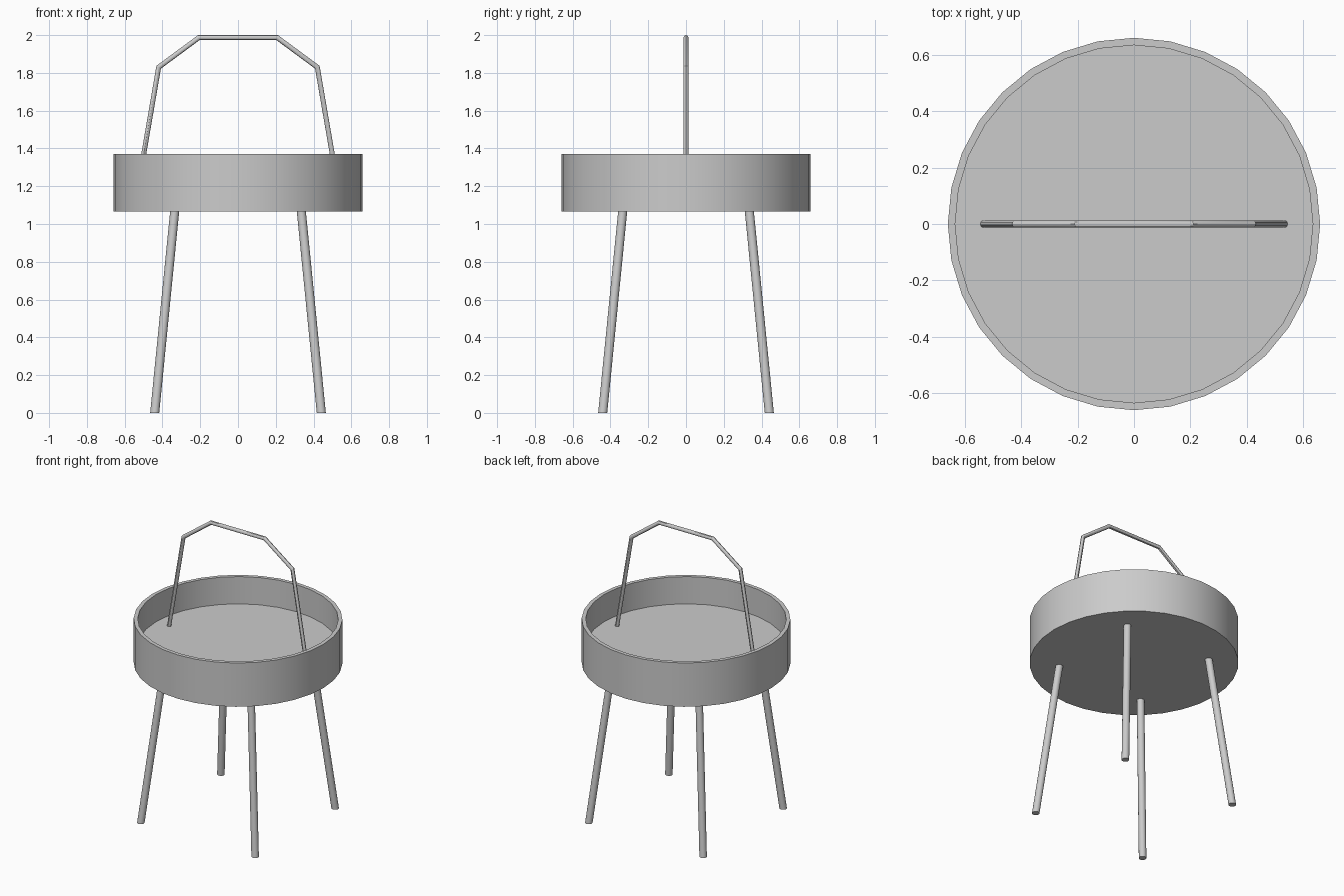
import bpy, bmesh
from math import sin, cos, pi, radians
from mathutils import Vector

if "Cube" in bpy.data.objects:
    bpy.data.objects.remove(bpy.data.objects["Cube"])


def skin_rings(name, rings):
    """Join successive rings of points into a closed, smooth-by-angle tube."""
    bm = bmesh.new()
    loops = [[bm.verts.new(p) for p in ring] for ring in rings]
    n = len(loops[0])
    for a, b in zip(loops, loops[1:]):
        for i in range(n):
            j = (i + 1) % n
            bm.faces.new((a[i], a[j], b[j], b[i]))
    bm.faces.new(loops[0][::-1])
    bm.faces.new(loops[-1])
    bmesh.ops.recalc_face_normals(bm, faces=bm.faces)
    mesh = bpy.data.meshes.new(name)
    bm.to_mesh(mesh)
    bm.free()
    obj = bpy.data.objects.new(name, mesh)
    bpy.context.collection.objects.link(obj)
    bpy.ops.object.select_all(action='DESELECT')
    obj.select_set(True)
    bpy.context.view_layer.objects.active = obj
    bpy.ops.object.shade_smooth_by_angle(angle=radians(30))
    return obj


def ring(centre, u, v, n):
    c = Vector(centre)
    return [c + u * cos(2 * pi * i / n) + v * sin(2 * pi * i / n) for i in range(n)]


X, Y, Z = Vector((1, 0, 0)), Vector((0, 1, 0)), Vector((0, 0, 1))

# Round tray: outer wall, flat rim, inner wall, raised floor
profile = [(0.66, 1.065), (0.66, 1.37), (0.634, 1.37), (0.634, 1.18)]
skin_rings("tray", [ring(Z * z, X * r, Y * r, 32) for r, z in profile])

# Four splayed legs, cut level with the ground
for sx, side in ((-1, "left"), (1, "right")):
    for sy, end in ((-1, "front"), (1, "back")):
        skin_rings(f"{end}_{side}_leg", [
            ring((sx * d, sy * d, z), X * 0.024, Y * 0.024, 16)
            for d, z in ((0.441, 0), (0.332, 1.1))])

# Carrying handle: round bar with mitred bends, standing on the tray floor
half = [(-0.532, 1.178), (-0.42, 1.83), (-0.207, 1.987)]
path = [Vector((x, 0, z)) for x, z in half + [(-x, z) for x, z in half[::-1]]]
R = 0.013
rings = []
for i, p in enumerate(path):
    d_in = (p - path[max(i - 1, 0)]).normalized()
    d_out = (path[min(i + 1, len(path) - 1)] - p).normalized()
    d_in, d_out = (d_in if i else d_out), (d_out if i < len(path) - 1 else d_in)
    tangent = (d_in + d_out).normalized()
    normal = tangent.cross(Y)
    rings.append(ring(p, normal * (R / tangent.dot(d_in)), Y * R, 12))
skin_rings("handle", rings)
